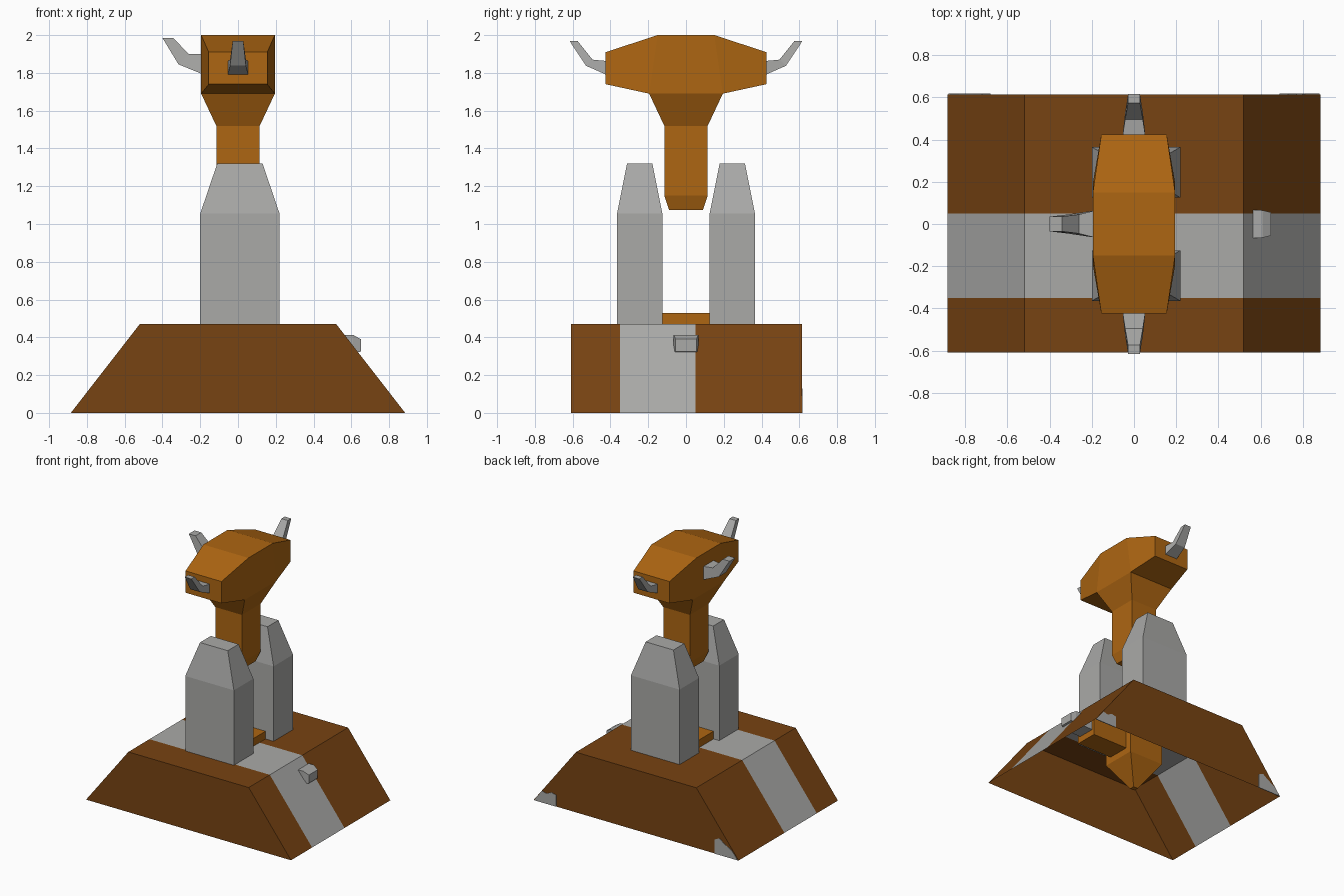
import bpy, bmesh

if "Cube" in bpy.data.objects:
    bpy.data.objects.remove(bpy.data.objects["Cube"])


def material(name, rgb):
    m = bpy.data.materials.new(name)
    m.diffuse_color = (*rgb, 1)
    m.use_nodes = True
    m.node_tree.nodes["Principled BSDF"].inputs["Base Color"].default_value = m.diffuse_color
    return m


BROWN = material("dark brown", (0.185, 0.056, 0.006))
ORANGE = material("orange brown", (0.42, 0.132, 0.006))
GREY = material("stone grey", (0.40, 0.40, 0.39))


def finish(name, bm, mats):
    bmesh.ops.recalc_face_normals(bm, faces=bm.faces)
    me = bpy.data.meshes.new(name)
    bm.to_mesh(me)
    bm.free()
    for m in mats:
        me.materials.append(m)
    ob = bpy.data.objects.new(name, me)
    bpy.context.collection.objects.link(ob)
    return ob


def loft(name, rings, mat):
    """Skin matching point rings and cap both ends."""
    bm = bmesh.new()
    vs = [[bm.verts.new(p) for p in r] for r in rings]
    n = len(vs[0])
    for a, b in zip(vs, vs[1:]):
        for i in range(n):
            j = (i + 1) % n
            bm.faces.new((a[i], a[j], b[j], b[i]))
    bm.faces.new(vs[0])
    bm.faces.new(vs[-1])
    return finish(name, bm, [mat])


def flat(x0, x1, y0, y1, z):
    return [(x0, y0, z), (x1, y0, z), (x1, y1, z), (x0, y1, z)]


# Hollow base, open underneath, with a grey band running across it
bm = bmesh.new()
profile = [(-0.885, 0), (-0.52, 0.47), (0.52, 0.47), (0.885, 0)]
rows = [[bm.verts.new((x, y, z)) for x, z in profile]
        for y in (-0.61, -0.35, 0.05, 0.615)]
for k, (a, b) in enumerate(zip(rows, rows[1:])):
    for i in range(3):
        bm.faces.new((a[i], a[i + 1], b[i + 1], b[i])).material_index = int(k == 1)
# end walls share the band's corner points
bm.faces.new(rows[0])
bm.faces.new(rows[-1])
finish("base", bm, [BROWN, GREY])

# Grey worn patches at the lower corners of the back wall
patches = {
    "left": [(0.88, 0), (0.69, 0), (0.69, 0.09), (0.73, 0.10), (0.77, 0.08), (0.81, 0.09)],
    "right": [(-0.88, 0), (-0.68, 0), (-0.68, 0.11), (-0.72, 0.13), (-0.76, 0.10), (-0.83, 0.06)],
}
for side, pts in patches.items():
    loft("worn_patch_" + side, [[(x, y, z) for x, z in pts] for y in (0.612, 0.618)], GREY)

# Two tapered pillars
for side, s in (("front", -1), ("back", 1)):
    loft("pillar_" + side, [
        flat(-0.20, 0.22, s * 0.365, s * 0.125, 0.46),
        flat(-0.20, 0.22, s * 0.365, s * 0.125, 1.055),
        flat(-0.11, 0.13, s * 0.312, s * 0.178, 1.32)], GREY)

# Block between the pillars, tapering to a point inside the base
loft("lower_block", [
    flat(-0.02, 0.02, -0.02, 0.02, 0.01),
    flat(-0.15, 0.15, -0.14, 0.14, 0.21),
    flat(-0.15, 0.15, -0.14, 0.14, 0.47),
    flat(-0.15, 0.15, -0.125, 0.125, 0.53)], ORANGE)
loft("inner_beam", [[(x, -0.09, 0.26), (x, 0.09, 0.26), (x, 0.09, 0.40), (x, -0.09, 0.40)]
                    for x in (0.1, 0.46)], ORANGE)

# Knob poking through the right slope
loft("side_knob", [[(x, -w, z0), (x, w, z0), (x, w, z1), (x, -w, z1)]
                   for x, w, z0, z1 in ((0.46, 0.07, 0.31, 0.41),
                                        (0.61, 0.065, 0.315, 0.413),
                                        (0.65, 0.055, 0.325, 0.39))], GREY)

# Neck flaring up into the head
loft("neck", [flat(-w, w, -w, w, z) for w, z in
              ((0.09, 1.075), (0.115, 1.15), (0.115, 1.52), (0.195, 1.69))], ORANGE)

# Head, tapering toward both ends
loft("head", [[(-w, yb, z0), (w, yb, z0), (w, yt, z1), (-w, yt, z1)]
              for w, yb, yt, z0, z1 in ((0.155, -0.425, -0.425, 1.74, 1.91),
                                        (0.195, -0.195, -0.15, 1.69, 2.0),
                                        (0.195, 0.195, 0.15, 1.69, 2.0),
                                        (0.155, 0.425, 0.425, 1.74, 1.91))], ORANGE)

# Bent horns: (outer distance, low z, inner distance, high z, half width)
END_HORN = [(0.41, 1.785, 0.41, 1.862, 0.055),
            (0.53, 1.838, 0.495, 1.87, 0.042),
            (0.617, 1.97, 0.575, 1.97, 0.028)]
SIDE_HORN = [(0.18, 1.79, 0.18, 1.90, 0.065),
             (0.315, 1.845, 0.262, 1.90, 0.045),
             (0.40, 1.985, 0.342, 1.985, 0.035)]


def horn(name, sections, place):
    loft(name, [[place(d0, -w, z0), place(d0, w, z0), place(d1, w, z1), place(d1, -w, z1)]
                for d0, z0, d1, z1, w in sections], GREY)


horn("front_horn", END_HORN, lambda d, w, z: (w, -d, z))
horn("back_horn", END_HORN, lambda d, w, z: (w, d, z))
horn("side_horn", SIDE_HORN, lambda d, w, z: (-d, w, z))
